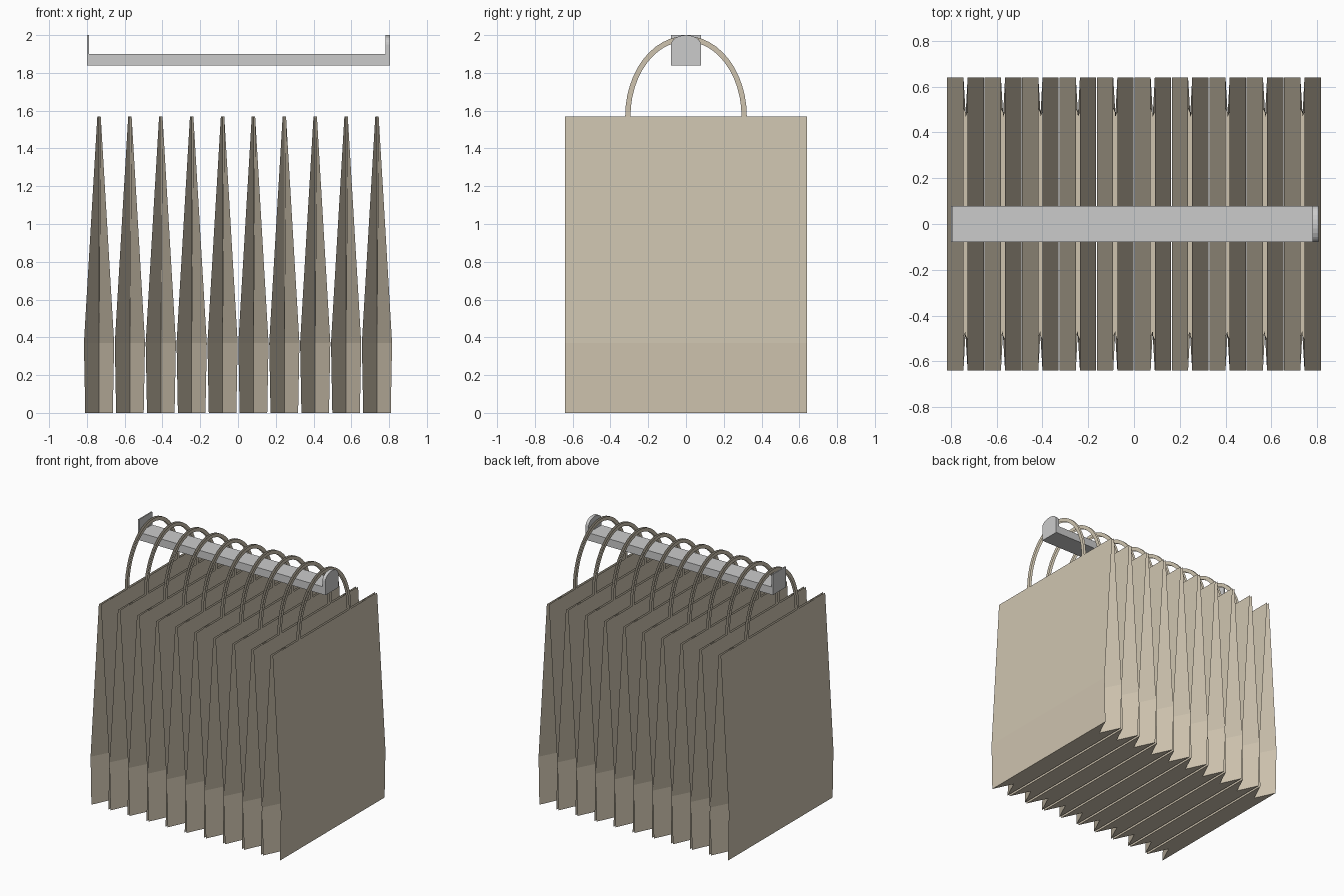
import bpy, math

if "Cube" in bpy.data.objects:
    bpy.data.objects.remove(bpy.data.objects["Cube"])

paper = bpy.data.materials.new("kraft_paper")
paper.diffuse_color = (0.62, 0.55, 0.43, 1)
paper.use_nodes = True
paper.node_tree.nodes["Principled BSDF"].inputs["Base Color"].default_value = paper.diffuse_color

PITCH, COUNT = 0.1635, 10
HALF_Y, FOLD = 0.64, 0.172
TOP_Z, TOP_HW = 1.57, 0.009


def add_mesh(name, verts, faces, mat=None):
    me = bpy.data.meshes.new(name)
    me.from_pydata(verts, [], faces)
    me.update()
    ob = bpy.data.objects.new(name, me)
    bpy.context.collection.objects.link(ob)
    if mat:
        me.materials.append(mat)
    return ob


def prism_x(name, profile, x0, x1):
    """Extrude a counter-clockwise (y, z) outline along x."""
    n = len(profile)
    verts = [(x, y, z) for x in (x0, x1) for y, z in profile]
    faces = [tuple(range(n))[::-1], tuple(range(n, 2 * n))]
    faces += [(i, (i + 1) % n, n + (i + 1) % n, n + i) for i in range(n)]
    return add_mesh(name, verts, faces)


# Bag: open-topped paper sheet with side gussets folded inward
def bag(cx, tag):
    verts = []
    for z, hw in ((0, 0.073), (0.37, 0.08), (TOP_Z, TOP_HW)):
        yi = HALF_Y - math.sqrt(FOLD ** 2 - hw ** 2)
        verts += [(cx + hw, -HALF_Y, z), (cx + hw, HALF_Y, z), (cx, yi, z),
                  (cx - hw, HALF_Y, z), (cx - hw, -HALF_Y, z), (cx, -yi, z)]
    faces = [(0, 5, 2, 1), (5, 4, 3, 2)]
    for r in (0, 6):
        faces += [(r + i, r + (i + 1) % 6, r + 6 + (i + 1) % 6, r + 6 + i)
                  for i in range(6)]
    add_mesh(f"bag_{tag}", verts, faces, paper)


# Handle loops: flat half-ellipse ribbons, one on each panel
def handles(cx, tag):
    n, verts, faces = 24, [], []
    for x in (cx - TOP_HW, cx + TOP_HW):
        b = len(verts)
        for i in range(n + 1):
            a = math.pi * i / n
            for ry, rz in ((0.322, 0.425), (0.294, 0.397)):
                verts.append((x, ry * math.cos(a), TOP_Z + rz * math.sin(a)))
        faces += [(b + 2 * i, b + 2 * i + 2, b + 2 * i + 3, b + 2 * i + 1)
                  for i in range(n)]
    add_mesh(f"handles_{tag}", verts, faces, paper)


for k in range(COUNT):
    x = (k - (COUNT - 1) / 2) * PITCH
    bag(x, k + 1)
    handles(x, k + 1)

# Hanging bar with a square back plate and a rounded front stop
W = 0.079
prism_x("hanging_bar", [(-W, 1.84), (W, 1.84), (W, 1.90), (-W, 1.90)], -0.795, 0.79)
prism_x("back_plate", [(-W, 1.84), (W, 1.84), (W, 2.0), (-W, 2.0)], -0.80, -0.79)
arc = [(W * math.cos(math.pi * i / 12), 1.95 + 0.05 * math.sin(math.pi * i / 12))
       for i in range(13)]
prism_x("front_stop", [(-W, 1.84), (W, 1.84)] + arc, 0.78, 0.805)
